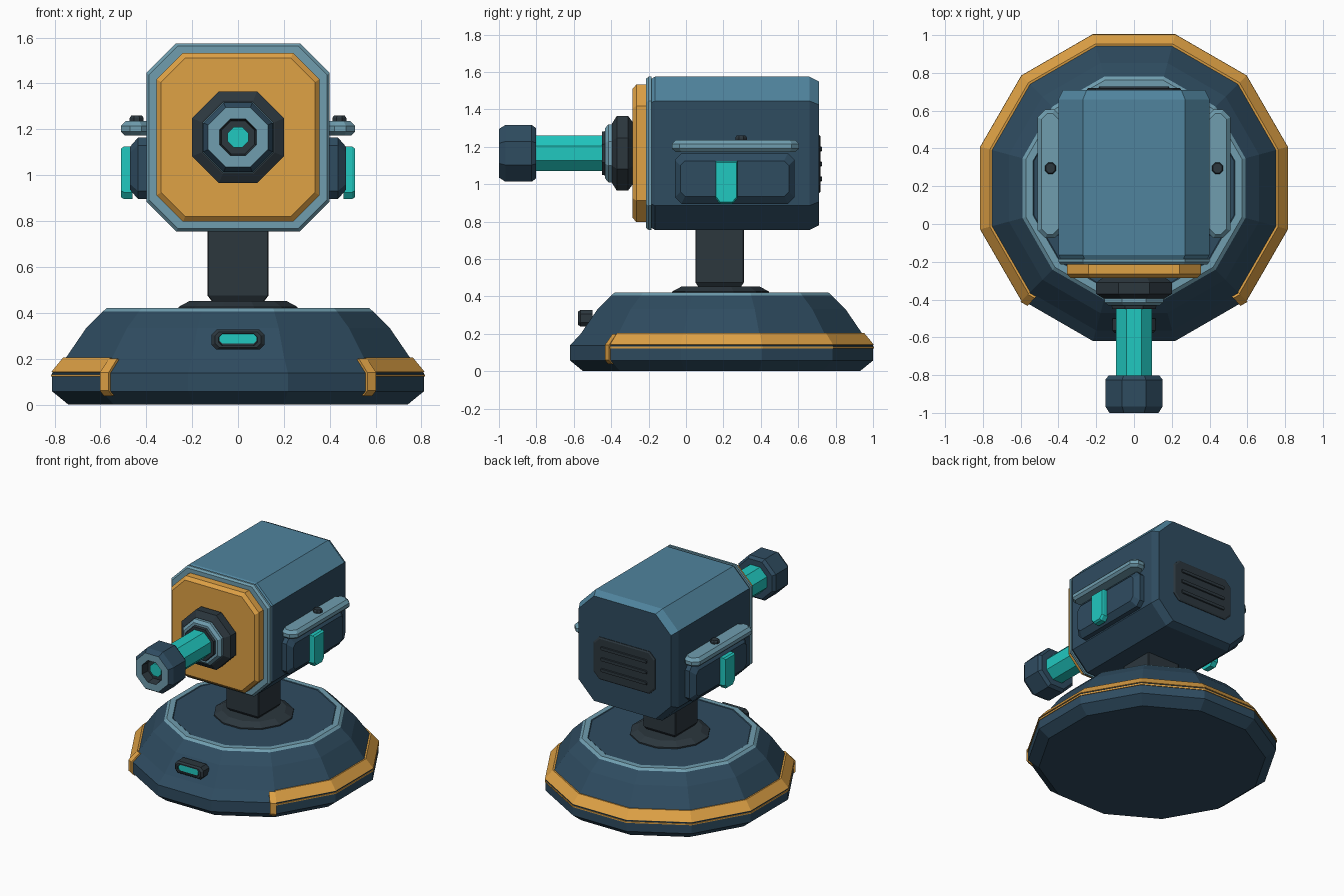
import bpy, bmesh, math
from mathutils import Vector

if "Cube" in bpy.data.objects:
    bpy.data.objects.remove(bpy.data.objects["Cube"])


def material(name, rgb):
    m = bpy.data.materials.new(name)
    m.diffuse_color = (*rgb, 1)
    m.use_nodes = True
    m.node_tree.nodes["Principled BSDF"].inputs["Base Color"].default_value = m.diffuse_color
    return m


NAVY = material("navy", (0.028, 0.072, 0.118))
BLUE = material("blue", (0.08, 0.23, 0.34))
PALE = material("pale_blue", (0.16, 0.34, 0.43))
ORANGE = material("orange", (0.74, 0.36, 0.06))
CYAN = material("cyan", (0.015, 0.58, 0.53))
DARK = material("charcoal", (0.025, 0.038, 0.048))


def loft(name, rings, mats, pick=None):
    """Skin closed rings of points, cap both ends. pick(segment, normal) -> material slot."""
    bm = bmesh.new()
    vs = [[bm.verts.new(p) for p in r] for r in rings]
    n = len(vs[0])
    faces = [(bm.faces.new(vs[0]), 0), (bm.faces.new(vs[-1]), len(vs) - 2)]
    for i in range(len(vs) - 1):
        for j in range(n):
            k = (j + 1) % n
            faces.append((bm.faces.new((vs[i][j], vs[i][k], vs[i + 1][k], vs[i + 1][j])), i))
    bmesh.ops.recalc_face_normals(bm, faces=bm.faces)
    bm.normal_update()
    if pick:
        for f, seg in faces:
            f.material_index = pick(seg, f.normal)
    me = bpy.data.meshes.new(name)
    bm.to_mesh(me)
    bm.free()
    for m in mats:
        me.materials.append(m)
    ob = bpy.data.objects.new(name, me)
    bpy.context.collection.objects.link(ob)
    return ob


def place(axis, u, v, w, c):
    p = {'x': (w, u, v), 'y': (u, w, v), 'z': (u, v, w)}[axis]
    return Vector(p) + Vector(c)


def slab(name, axis, c, sections, mats, pick=None):
    """Chamfered rectangles (w, half_u, half_v, chamfer) stacked along an axis."""
    rings = []
    for w, a, b, k in sections:
        pts = [(a, k - b), (a, b - k), (a - k, b), (k - a, b),
               (-a, b - k), (-a, k - b), (k - a, -b), (a - k, -b)]
        rings.append([place(axis, u, v, w, c) for u, v in pts])
    return loft(name, rings, mats, pick)


def lathe(name, axis, c, profile, n, mats, pick=None):
    """Turn (w, apothem) pairs into an n-sided solid with flats facing the axes."""
    rings = []
    for w, r in profile:
        R = r / math.cos(math.pi / n)
        ang = [math.tau * (j + 0.5) / n for j in range(n)]
        rings.append([place(axis, R * math.cos(t), R * math.sin(t), w, c) for t in ang])
    return loft(name, rings, mats, pick)


# Base: twelve-sided dome with a pale rim
BY = 0.19
lathe("base", 'z', (0, BY, 0),
      [(0, 0.74), (0.057, 0.81), (0.138, 0.81), (0.2, 0.753), (0.333, 0.662),
       (0.405, 0.59), (0.42, 0.572), (0.42, 0.535), (0.416, 0.53)],
      12, [NAVY, PALE], lambda s, n: 1 if s in (5, 6) and n.z < 0.999 or s == 6 else 0)


def base_point(t):
    """Point on the unit-apothem twelve-gon, t counted in corners."""
    def corner(k):
        a = math.radians(15 + 30 * k)
        return Vector((math.cos(a), math.sin(a), 0)) / math.cos(math.pi / 12)
    k = math.floor(t)
    return corner(k).lerp(corner(k + 1), t - k)


def base_sweep(name, ts, profile, mat):
    rings = [[base_point(t) * r + Vector((0, BY, z)) for r, z in profile] for t in ts]
    loft(name, rings, [mat])


# Orange band around the sides and back, with a fine line and end clips
wrap = list(range(-2, 8))
base_sweep("base_band", wrap, [(0.814, 0.142), (0.763, 0.204), (0.735, 0.2), (0.79, 0.135)], ORANGE)
base_sweep("base_band_line", wrap, [(0.815, 0.131), (0.815, 0.121), (0.79, 0.121), (0.79, 0.131)], ORANGE)
clip = [(0.768, 0.2), (0.822, 0.14), (0.822, 0.06), (0.8, 0.038),
        (0.77, 0.045), (0.79, 0.07), (0.79, 0.13), (0.74, 0.19)]
base_sweep("band_clip_right", [-2.1, -2], clip, ORANGE)
base_sweep("band_clip_left", [7, 7.1], clip, ORANGE)

# Status light on the front of the base
slab("light_frame", 'y', (0, 0, 0.283),
     [(-0.5, 0.115, 0.044, 0.022), (-0.565, 0.115, 0.044, 0.022),
      (-0.578, 0.1, 0.034, 0.018), (-0.578, 0.085, 0.026, 0.015), (-0.57, 0.083, 0.025, 0.015)], [DARK])
slab("light_lens", 'y', (0, 0, 0.287),
     [(-0.56, 0.08, 0.021, 0.012), (-0.576, 0.08, 0.021, 0.012)], [CYAN])

# Pedestal and neck
lathe("neck_foot", 'z', (0, 0.185, 0), [(0.41, 0.26), (0.425, 0.26), (0.452, 0.21)], 12, [DARK])
slab("neck", 'z', (0, 0.18, 0),
     [(0.445, 0.11, 0.11, 0.004), (0.475, 0.133, 0.13, 0.004), (0.78, 0.133, 0.13, 0.004)], [DARK])

# Head: body with lighter roof, front flange, orange face plate
HZ = 1.165
slab("head_body", 'y', (0, 0, HZ),
     [(-0.19, 0.385, 0.395, 0.125), (-0.165, 0.4, 0.41, 0.13),
      (0.66, 0.4, 0.41, 0.13), (0.71, 0.375, 0.385, 0.125)],
     [NAVY, BLUE], lambda s, n: int(n.z > 0.3))
slab("head_flange", 'y', (0, 0, HZ),
     [(-0.185, 0.4, 0.41, 0.13), (-0.2, 0.4, 0.41, 0.13), (-0.214, 0.388, 0.398, 0.126)], [PALE])
slab("face_plate", 'y', (0, 0, HZ),
     [(-0.2, 0.355, 0.368, 0.115), (-0.265, 0.355, 0.368, 0.115), (-0.286, 0.335, 0.345, 0.105)], [ORANGE])

# Barrel: collar, rings, glowing tube, hollow muzzle
axis_c = (0, 0, HZ)
lathe("barrel_collar", 'y', axis_c,
      [(-0.28, 0.16), (-0.31, 0.2), (-0.37, 0.2), (-0.395, 0.16)], 8, [DARK])
lathe("barrel_ring", 'y', axis_c,
      [(-0.39, 0.155), (-0.415, 0.155), (-0.432, 0.135)], 8, [PALE])
lathe("barrel_seal", 'y', axis_c, [(-0.425, 0.12), (-0.45, 0.115)], 8, [DARK])
lathe("barrel_tube", 'y', axis_c, [(-0.44, 0.095), (-0.82, 0.095)], 8, [CYAN])
lathe("muzzle", 'y', axis_c,
      [(-0.803, 0.135), (-0.825, 0.152), (-0.965, 0.152), (-1.0, 0.13), (-1.0, 0.08), (-0.94, 0.072)],
      8, [NAVY, PALE, DARK], lambda s, n: 0 if s < 3 else s - 2)
lathe("muzzle_core", 'y', axis_c, [(-0.93, 0.045), (-0.955, 0.045)], 8, [CYAN])

# Side pods, glowing tabs, rails and knobs
for side, s in (("right", 1), ("left", -1)):
    slab(f"side_pod_{side}", 'x', (0, 0.26, 1.03),
         [(s * 0.38, 0.32, 0.135, 0.035), (s * 0.435, 0.32, 0.135, 0.035),
          (s * 0.47, 0.29, 0.095, 0.025)], [NAVY])
    # tab with a pointed lower end
    outline = [(0.157, 1.125), (0.275, 1.125), (0.275, 0.925), (0.25, 0.895), (0.18, 0.895), (0.157, 0.925)]
    mid = Vector((0.216, 1.01))
    loft(f"glow_tab_{side}",
         [[(s * x, *(mid + (Vector(p) - mid) * k)) for p in outline]
          for x, k in ((0.46, 1), (0.497, 1), (0.51, 0.92))], [CYAN])
    slab(f"side_rail_{side}", 'z', (s * 0.445, 0.265, 0),
         [(1.173, 0.05, 0.32, 0.03), (1.19, 0.065, 0.34, 0.04),
          (1.215, 0.065, 0.34, 0.04), (1.236, 0.045, 0.32, 0.03)], [PALE])
    lathe(f"rail_knob_{side}", 'z', (s * 0.442, 0.295, 0),
          [(1.22, 0.03), (1.25, 0.03), (1.259, 0.024)], 8, [DARK])

# Rear vent with three slats
slab("rear_vent", 'y', (0, 0, 1.108),
     [(0.69, 0.25, 0.155, 0.045), (0.714, 0.25, 0.155, 0.045), (0.72, 0.24, 0.145, 0.042)], [DARK])
for i in range(3):
    slab(f"vent_slat_{i + 1}", 'y', (0, 0, 1.108 + (i - 1) * 0.08),
         [(0.712, 0.19, 0.016, 0.006), (0.728, 0.185, 0.011, 0.005)], [DARK])
